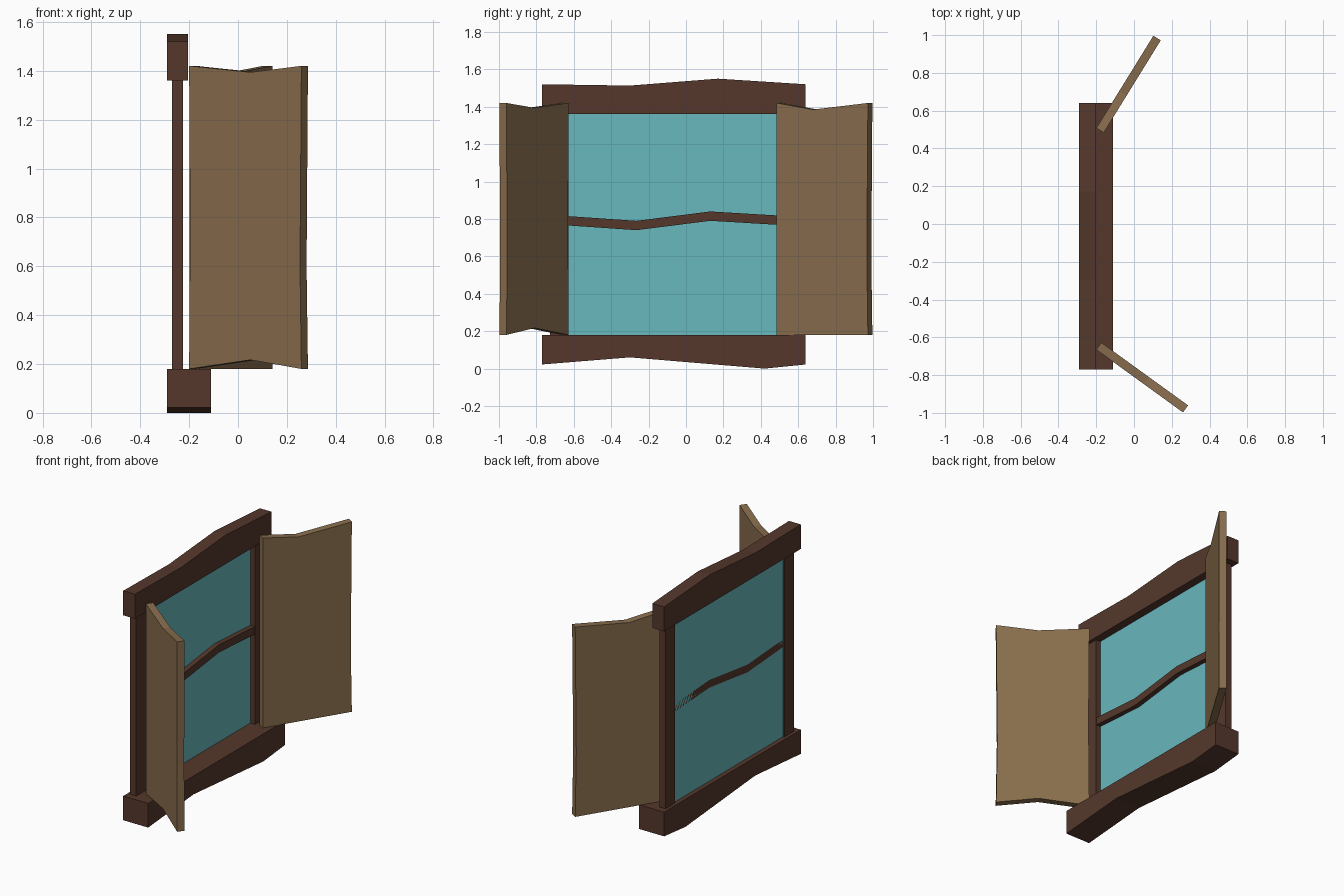
import bpy, bmesh, math
from mathutils import Vector

if "Cube" in bpy.data.objects:
    bpy.data.objects.remove(bpy.data.objects["Cube"])


def material(name, color):
    m = bpy.data.materials.new(name)
    m.diffuse_color = (*color, 1)
    m.use_nodes = True
    m.node_tree.nodes["Principled BSDF"].inputs["Base Color"].default_value = m.diffuse_color
    return m


DARK = material("dark_wood", (0.09, 0.039, 0.025))
LIGHT = material("light_wood", (0.25, 0.155, 0.075))
GLASS = material("glass", (0.14, 0.48, 0.51))


def board(name, profile, origin, angle, depth, mat):
    """Upright board: profile of (along, z) points, extruded to the left of its direction."""
    a = math.radians(angle)
    along = Vector((math.cos(a), math.sin(a), 0))
    left = Vector((-math.sin(a), math.cos(a), 0))
    base = Vector((*origin, 0))
    bm = bmesh.new()
    face = bm.faces.new([bm.verts.new(base + along * u + Vector((0, 0, z))) for u, z in profile])
    if depth:
        ext = bmesh.ops.extrude_face_region(bm, geom=[face], use_keep_orig=True)
        verts = [v for v in ext["geom"] if isinstance(v, bmesh.types.BMVert)]
        bmesh.ops.translate(bm, verts=verts, vec=left * depth)
        bmesh.ops.recalc_face_normals(bm, faces=bm.faces)
    me = bpy.data.meshes.new(name)
    bm.to_mesh(me)
    bm.free()
    me.materials.append(mat)
    ob = bpy.data.objects.new(name, me)
    bpy.context.collection.objects.link(ob)
    return ob


def frame_part(name, profile, x_front, depth, mat=DARK):
    """Board running along y, going back from x_front."""
    return board(name, profile, (x_front, 0), 90, depth, mat)


def rect(a, b, z0, z1):
    return [(a, z0), (b, z0), (b, z1), (a, z1)]


# Lintel and sill with wavy outer edges
frame_part("lintel", [(-0.77, 1.36), (0.64, 1.36), (0.64, 1.52), (0.17, 1.55),
                      (-0.3, 1.513), (-0.77, 1.52)], -0.205, 0.085)
frame_part("sill", [(-0.77, 0.022), (-0.3, 0.06), (0.42, 0.0), (0.64, 0.022),
                    (0.64, 0.18), (-0.77, 0.18)], -0.11, 0.18)

# Side posts
for label, y0, y1 in (("left", -0.727, -0.628), ("right", 0.498, 0.597)):
    frame_part(label + "_post", rect(y0, y1, 0.18, 1.36), -0.226, 0.044)

# Glass pane and crooked crossbar
frame_part("glass_pane", rect(-0.63, 0.5, 0.18, 1.36), -0.26, 0, GLASS)
bar = [(-0.63, 0.765), (-0.265, 0.74), (0.13, 0.79), (0.5, 0.768)]
frame_part("crossbar", bar + [(y, z + 0.05) for y, z in reversed(bar)], -0.228, 0.032)

# Open shutters with notched ends
board("left_shutter", [(0, 0.18), (0.31, 0.217), (0.567, 0.18), (0.56, 0.6), (0.567, 1.42),
                       (0.31, 1.394), (0, 1.42), (0.005, 0.75)],
      (-0.2, -0.665), -35.9, 0.046, LIGHT)
board("right_shutter", [(0, 0.18), (0.574, 0.18), (0.567, 0.6), (0.574, 1.42),
                        (0.23, 1.385), (0, 1.42)],
      (-0.16, 0.484), 58.3, 0.046, LIGHT)
